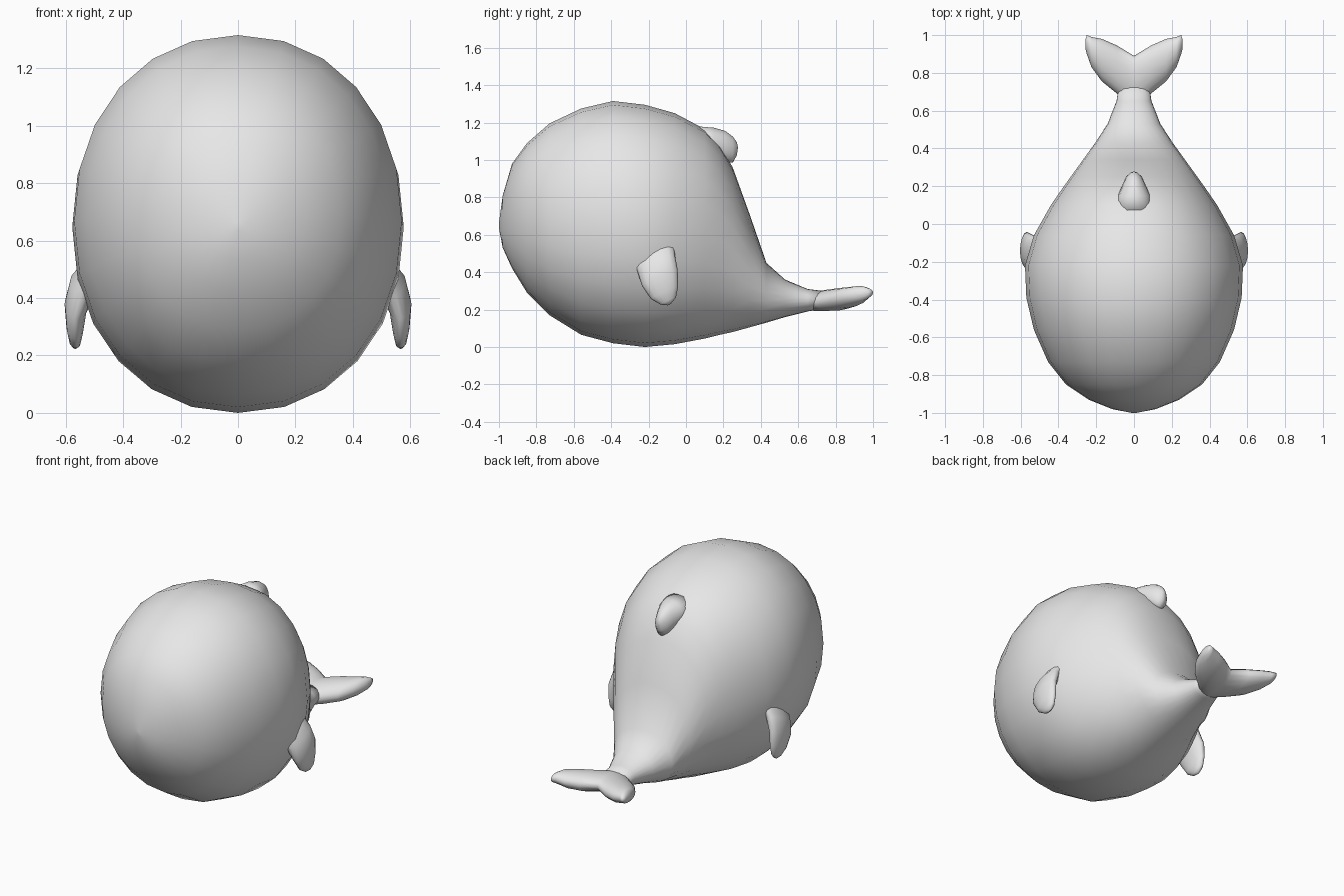
import bpy, bmesh, math
from mathutils import Vector

if "Cube" in bpy.data.objects:
    bpy.data.objects.remove(bpy.data.objects["Cube"])

grey = bpy.data.materials.new("light grey")
grey.diffuse_color = (0.8, 0.8, 0.8, 1)
grey.use_nodes = True
grey.node_tree.nodes["Principled BSDF"].inputs["Base Color"].default_value = grey.diffuse_color


def loft(name, sections, sides=24, power=2.0, mirror=False):
    """Skin oval rings; each section is (centre, half-axis u, half-axis v)."""
    bm = bmesh.new()
    rings = []
    for c, u, v in sections:
        c, u, v = Vector(c), Vector(u), Vector(v)
        ring = []
        for i in range(sides):
            a = 2 * math.pi * i / sides
            k, s = math.cos(a), math.sin(a)
            k = math.copysign(abs(k) ** (2 / power), k)
            s = math.copysign(abs(s) ** (2 / power), s)
            ring.append(bm.verts.new(c + u * k + v * s))
        rings.append(ring)
    for r0, r1 in zip(rings, rings[1:]):
        for i in range(sides):
            j = (i + 1) % sides
            bm.faces.new((r0[i], r0[j], r1[j], r1[i]))
    bm.faces.new(rings[0])
    bm.faces.new(rings[-1])
    bmesh.ops.recalc_face_normals(bm, faces=bm.faces)
    if mirror:  # drop the inner cap on the root side
        bmesh.ops.delete(bm, geom=[f for f in bm.faces if len(f.verts) == sides
                                   and f.verts[0] in rings[0]], context='FACES_ONLY')
    mesh = bpy.data.meshes.new(name)
    bm.to_mesh(mesh)
    bm.free()
    mesh.materials.append(grey)
    for p in mesh.polygons:
        p.use_smooth = True
    ob = bpy.data.objects.new(name, mesh)
    bpy.context.collection.objects.link(ob)
    if mirror:
        ob.modifiers.new("Mirror", 'MIRROR').merge_threshold = 0.001
    return ob


# Body and tail stem: y, bottom z, top z, half width
body = [
    (-1.0, .635, .665, .012), (-.98, .53, .81, .115), (-.93, .42, .98, .24),
    (-.85, .29, 1.09, .36), (-.73, .17, 1.195, .455), (-.56, .065, 1.275, .53),
    (-.39, .02, 1.315, .57), (-.22, 0, 1.295, .577), (-.06, .015, 1.25, .53),
    (.1, .045, 1.165, .44), (.18, .065, 1.08, .385), (.25, .08, .96, .335),
    (.34, .105, .71, .27), (.43, .13, .45, .205), (.53, .16, .36, .14),
    (.65, .19, .31, .093), (.73, .205, .30, .08)]
loft("body", [((0, y, (b + t) / 2), (w, 0, 0), (0, 0, (t - b) / 2))
              for y, b, t, w in body], power=2.12)

# Back fin nub: y, centre z, half height, half width
nub = [(.06, 1.12, .06, .10), (.15, 1.09, .082, .085), (.21, 1.07, .085, .06),
       (.25, 1.055, .07, .042), (.272, 1.06, .035, .018), (.277, 1.065, .005, .004)]
loft("back_fin", [((0, y, z), (w, 0, 0), (0, 0, h)) for y, z, h, w in nub], sides=16)

# Tail flukes: x, front y, rear y, centre z, half thickness
fluke = [(0, .60, .89, .25, .055), (.09, .69, .945, .255, .06),
         (.17, .755, .98, .265, .055), (.225, .83, .99, .28, .045),
         (.25, .90, 1.0, .285, .03), (.258, .93, .975, .285, .01)]
loft("tail_flukes", [((x, (a + b) / 2, z), (0, (b - a) / 2, .06 * (b - a)), (0, 0, t))
                     for x, a, b, z, t in fluke], sides=16, mirror=True)

# Side flippers: centre, half width, half thickness
flipper = [((.48, -.18, .50), .13, .06), ((.535, -.16, .45), .11, .05),
           ((.565, -.14, .37), .105, .04), ((.568, -.115, .29), .08, .03),
           ((.568, -.095, .245), .045, .02), ((.568, -.09, .227), .01, .006)]
across = Vector((0, .91, .41))
outward = Vector((.97, -.05, .22))
loft("flippers", [(c, across * w, outward * t) for c, w, t in flipper],
     sides=16, mirror=True)
